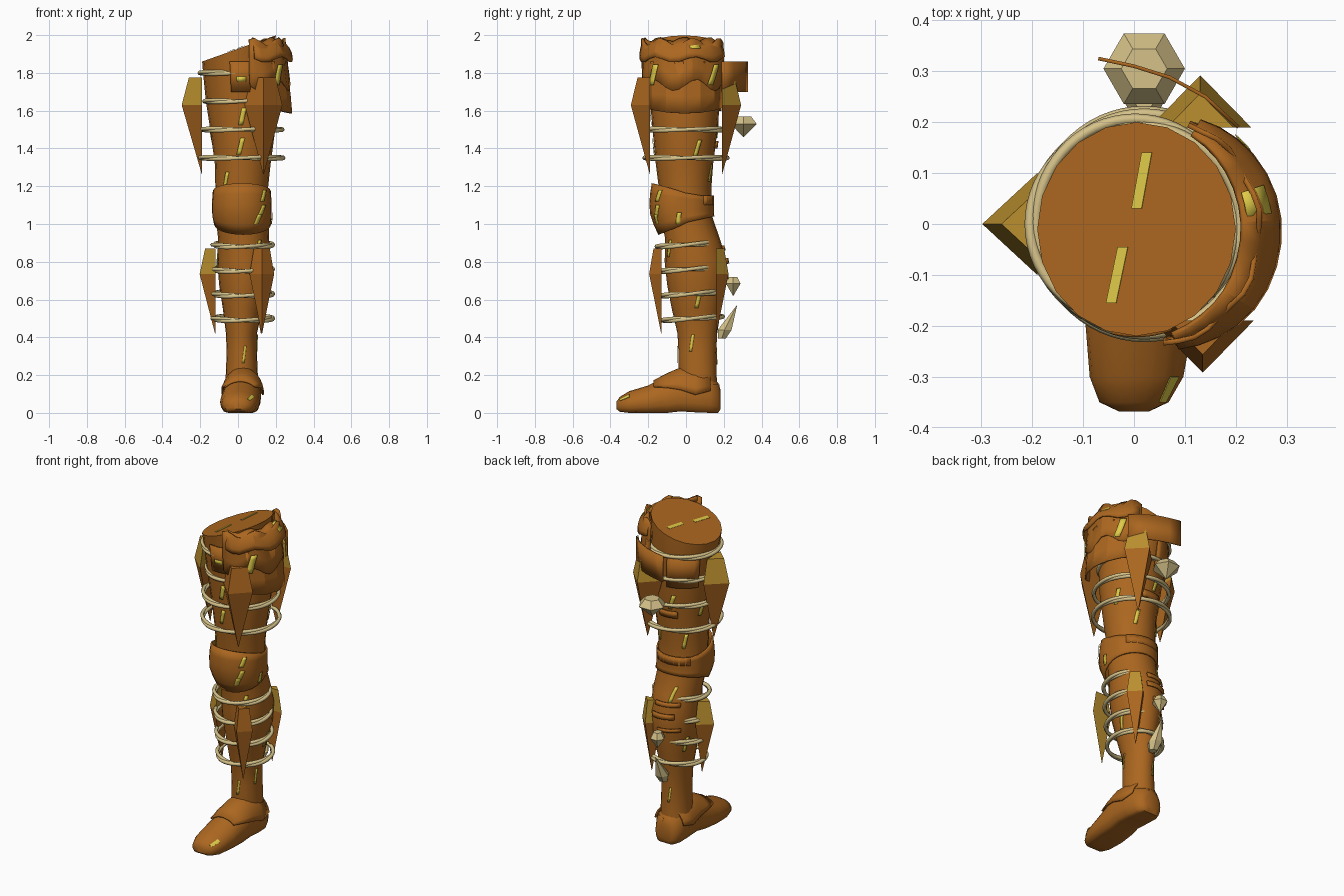
import bpy, bmesh
from math import sin, cos, radians, pi
from mathutils import Vector

cube = bpy.data.objects.get("Cube")
if cube:
    bpy.data.objects.remove(cube)


def material(name, rgb):
    m = bpy.data.materials.new(name)
    m.use_nodes = True
    m.diffuse_color = (*rgb, 1)
    m.node_tree.nodes["Principled BSDF"].inputs["Base Color"].default_value = (*rgb, 1)
    return m


BROWN = material("leather brown", (0.41, 0.135, 0.014))
GOLD = material("bright gold", (0.74, 0.60, 0.064))
DULL = material("dull gold", (0.49, 0.275, 0.028))
CREAM = material("bone cream", (0.67, 0.54, 0.25))


def build(name, verts, faces, mats, smooth=None, thick=0):
    mesh = bpy.data.meshes.new(name)
    mesh.from_pydata([tuple(v) for v in verts], [], faces)
    bm = bmesh.new()
    bm.from_mesh(mesh)
    bmesh.ops.remove_doubles(bm, verts=bm.verts, dist=0.0001)
    bmesh.ops.recalc_face_normals(bm, faces=bm.faces)
    bm.to_mesh(mesh)
    bm.free()
    ob = bpy.data.objects.new(name, mesh)
    bpy.context.collection.objects.link(ob)
    for m in mats:
        mesh.materials.append(m)
    if thick:
        mod = ob.modifiers.new("thickness", "SOLIDIFY")
        mod.thickness, mod.offset = thick, 0
    if smooth:
        bpy.ops.object.select_all(action="DESELECT")
        ob.select_set(True)
        bpy.context.view_layer.objects.active = ob
        bpy.ops.object.shade_smooth_by_angle(angle=radians(smooth))
    return ob


def loft(name, rings, mats, closed=True, caps=True, smooth=None, thick=0):
    n = len(rings[0])
    faces = [(i * n + j, i * n + (j + 1) % n, (i + 1) * n + (j + 1) % n, (i + 1) * n + j)
             for i in range(len(rings) - 1) for j in range(n if closed else n - 1)]
    if caps:
        faces += [tuple(range(n)), tuple(range((len(rings) - 1) * n, len(rings) * n))]
    return build(name, [p for r in rings for p in r], faces, mats, smooth, thick)


# Leg cross-sections: height, centre x, centre y, radius x, radius y
LEG = [(0.08, .015, .07, .09, .10), (0.2, .02, .062, .085, .10), (0.32, .02, .06, .08, .10),
       (0.42, .018, .06, .082, .105), (0.55, .025, .055, .105, .13), (0.68, .03, .055, .13, .155),
       (0.8, .03, .052, .14, .165), (0.92, .03, .035, .135, .145), (1.05, .02, 0, .14, .135),
       (1.2, .02, -.005, .14, .14), (1.32, .025, -.008, .148, .152), (1.5, .025, -.005, .172, .172),
       (1.65, .015, -.005, .185, .185), (1.8, .005, -.005, .19, .2), (2.0, .005, -.01, .195, .21)]


def top_z(x):
    return 1.86 + (x + 0.19) * 0.355


def leg_point(a, z, off=0):
    for lo, hi in zip(LEG, LEG[1:]):
        if z <= hi[0]:
            break
    t = min(1, max(0, (z - lo[0]) / (hi[0] - lo[0])))
    _, cx, cy, rx, ry = [p + (q - p) * t for p, q in zip(lo, hi)]
    a = radians(a)
    return Vector((cx + (rx + off) * cos(a), cy + (ry + off) * sin(a), z))


def shell(name, a0, a1, low, high, off, mat=BROWN, na=16, nz=3, thick=0.01, lean=0, smooth=35):
    rings = []
    for i in range(nz + 1):
        ring = []
        for j in range(na + 1):
            a = a0 + (a1 - a0) * j / na
            z = low(a) + (high(a) - low(a)) * i / nz
            ring.append(leg_point(a + lean * i / nz, z, off(a, i / nz)))
        rings.append(ring)
    return loft(name, rings, [mat], False, False, smooth, thick)


# Main leg with slanted top
rings = []
for row in LEG:
    ring = [leg_point(a * 18, row[0]) for a in range(20)]
    for p in ring:
        p.z = min(p.z, top_z(p.x))
    rings.append(ring)
loft("leg", rings, [BROWN], smooth=40)

# Boot sections: y, centre x, half width, top, bottom
BOOT = [(-.368, .0, .03, .06, .02), (-.35, 0, .068, .085, .006), (-.3, .005, .092, .115, 0),
        (-.2, .01, .105, .145, 0), (-.1, .018, .102, .195, .0), (-.03, .025, .098, .225, .008),
        (.05, .025, .098, .225, .003), (.13, .022, .092, .2, 0), (.17, .02, .07, .16, 0),
        (.183, .02, .045, .12, .02)]


def boot_point(row, deg, grow=0):
    y, cx, w, hi, lo = row
    a = radians(deg)
    return Vector((cx + (w + grow) * cos(a), y, lo + (hi + grow - lo) * max(0, .4 + .6 * sin(a))))


loft("boot", [[boot_point(r, d * 18) for d in range(20)] for r in BOOT], [BROWN], smooth=45)

# Instep cover, widening towards the ankle
cover = [(-.17, .012, .102, .158, 0)] + BOOT[4:8]
loft("instep_cover", [[boot_point(r, s + (180 - 2 * s) * j / 12, .01) for j in range(13)]
                      for r, s in zip(cover, (45, 25, 10, 0, 15))],
     [BROWN], False, False, 40, .01)


# Knee guard
def knee_bulge(a, t):
    return .007 + max(0, -sin(radians(a))) * (.01 + .034 * sin(pi * (.1 + .78 * t)))


shell("knee_guard", -180, 180,
      lambda a: 1.01 - .065 * max(0, -sin(radians(a))) + .03 * max(0, sin(radians(a))),
      lambda a: 1.165 + .05 * max(0, -sin(radians(a))) - .025 * max(0, sin(radians(a))),
      knee_bulge, na=28, nz=5)


# Layered hip armour on the outer side, closing in on the leg at the top
def flare(a):
    return cos(radians(a + 8))


def upper_bulge(a, t):
    return .014 + (.062 - .03 * t) * flare(a) + .004 * sin(radians(a * 11))


shell("hip_guard_lower", -62, 58,
      lambda a: 1.585 + .04 * sin(radians(a)) ** 2, lambda a: 1.86,
      lambda a, t: .016 + (.068 - .025 * t) * flare(a), na=6, smooth=20)
shell("hip_guard_upper", -76, 62,
      lambda a: 1.735 + .03 * sin(radians(a * 7)), lambda a: 1.965 + .02 * sin(radians(a * 9)),
      upper_bulge, na=18, smooth=20)
shell("hip_guard_rim", -70, 58,
      lambda a: 1.87 + .015 * sin(radians(a * 8)), lambda a: 1.975 + .012 * cos(radians(a * 10)),
      lambda a, t: .008 + (.082 - .077 * t * t) * flare(a), na=14, nz=4, smooth=20)

# Loose plate behind the thigh
path = [(-.07, .325), (0, .31), (.07, .288), (.14, .25), (.205, .19)]
loft("rear_plate", [[(x, y, z) for x, y in path] for z in (1.7, 1.86)],
     [BROWN], False, False, 40, .007)

# Thin plates and straps: name, start angle, end angle, low, high
for name, a0, a1, lo, hi in [("thigh_front_plate", -104, -70, 1.7, 1.86),
                             ("thigh_back_plate", 95, 150, 1.6, 1.8),
                             ("thigh_strap", 75, 115, 1.4, 1.44),
                             ("calf_strap_upper", 75, 135, .86, .885),
                             ("calf_strap_middle", 70, 125, .79, .82),
                             ("calf_strap_lower", 85, 140, .71, .73),
                             ("knee_back_fold", 40, 140, 1.1, 1.15),
                             ("ankle_strap", 20, 80, .11, .15)]:
    shell(name, a0, a1, lambda a: lo, lambda a: hi, lambda a, t: .008, na=6, nz=1)


# Twisted two-strand rings
def rope_ring(name, cx, cy, z, r, tilt=0):
    cu = bpy.data.curves.new(name, "CURVE")
    cu.dimensions = "3D"
    cu.bevel_depth, cu.bevel_resolution = .011, 1
    for phase in (0, pi):
        sp = cu.splines.new("POLY")
        sp.points.add(63)
        sp.use_cyclic_u = True
        for i, p in enumerate(sp.points):
            a = 2 * pi * i / 64
            w = 2 * a + phase
            rr = r + .006 * cos(w)
            p.co = (cx + rr * cos(a), cy + rr * sin(a), z + .006 * sin(w) + tilt * sin(a), 1)
    cu.materials.append(CREAM)
    bpy.context.collection.objects.link(bpy.data.objects.new(name, cu))


for i, (r, cx) in enumerate([(.215, .02), (.21, .02), (.188, .015), (.2, .002)]):
    rope_ring(f"thigh_ring_{i + 1}", cx, 0, 1.35 + .15 * i, r)
    rope_ring(f"calf_ring_{i + 1}", .025, .035 - .01 * i, .5 + .13 * i, .155, .01)


# Faceted blades, gilded above a height; an inner face may be gilded too
def blade(name, centre, deg, base, out, half, zs, gilt_from, gilt_inside=False):
    d = Vector((cos(radians(deg)), sin(radians(deg)), 0))
    side = Vector((-d.y, d.x, 0))
    rings = []
    for z, k in zip(zs, (.65, 1, 0.02)):
        o = Vector((*centre, z)) + d * base
        rings.append([o - side * half * k, o + d * (out - base) * k, o + side * half * k])
    ob = loft(name, rings, [BROWN, DULL])
    for f in ob.data.polygons:
        inside = gilt_inside and f.normal.dot(d) < -.5
        f.material_index = int(inside or f.center.z > gilt_from)


for label, deg, x, grow, gilt, inner in (("side", 180, 0, .006, 0, False),
                                         ("back", 90, .13, 0, 0, False),
                                         ("front", -90, .135, 0, 1, True)):
    blade(f"thigh_blade_{label}", (x, 0), deg, .19, .292 + grow, .1, (1.775, 1.63, 1.265),
          1.62 + gilt)
    blade(f"calf_blade_{label}", (.025 + x * .75, .015), deg, .145, .21 + grow * 3, .065,
          (.87, .735, .42), .73 + gilt, inner)


# Cut gems at the back
def gem(name, tip, mid, end, r_mid, r_end):
    rings = [[(.02 + r * cos(i * pi / 3), y + r * sin(i * pi / 3), z) for i in range(6)]
             for (y, z), r in ((tip, .001), (mid, r_mid), (end, r_end))]
    loft(name, rings, [CREAM])


gem("thigh_gem", (.305, 1.46), (.305, 1.53), (.305, 1.57), .08, .045)
gem("calf_gem", (.25, .62), (.25, .685), (.25, .72), .045, .025)
gem("heel_crystal", (.27, .57), (.205, .44), (.19, .395), .042, .025)


# Painted dashes
def dash(name, a, z, half, off):
    shell(name, a - 4, a + 4, lambda q: z - half, lambda q: z + half, off, GOLD, 2, 4, .002, 8)


for i, (a, z) in enumerate([(-93, 1.57), (-98, 1.41), (-130, 1.23), (-85, .31), (20, 1.4), (0, .6),
                            (-20, .37), (-60, .87), (100, 1.5), (125, 1.25), (160, 1.45),
                            (110, .93), (150, .62), (100, .3), (190, .8), (60, 1.27)]):
    dash(f"dash_{i + 1}", a, z, .045, lambda q, t: .005)
for i, (a, z) in enumerate([(-55, 1.15), (-68, 1.02), (-20, 1.03), (-60, 1.07)]):
    dash(f"knee_dash_{i + 1}", a, z, .03,
         lambda q, t: .007 + knee_bulge(q, (z - .97 + .06 * (t - .5)) / .24))
for i, (a, z) in enumerate([(-42, 1.79), (30, 1.79)]):
    dash(f"hip_dash_{i + 1}", a, z, .055, lambda q, t: .022 + .064 * flare(q))
shell("hip_rim_dash", 6, 18, lambda q: 1.93, lambda q: 1.975,
      lambda q, t: .016 + (.058 - .05 * t) * flare(q), GOLD, 2, 2, .004)
shell("thigh_plate_dash", -94, -80, lambda q: 1.755, lambda q: 1.78,
      lambda q, t: .016, GOLD, 2, 1, .003)

# Dashes on the slanted top and the toe
for i, (x0, y0, x1, y1) in enumerate([(.005, .03, .025, .14), (-.045, -.155, -.022, -.045)]):
    build(f"top_dash_{i + 1}", [(x, y, top_z(x) + .004) for x, y in
          ((x0 - .01, y0), (x0 + .01, y0), (x1 + .01, y1), (x1 - .01, y1))],
          [(0, 1, 2, 3)], [GOLD], thick=.002)
loft("toe_dash", [[boot_point(r, d, .004) for d in (30, 38, 46)] for r in BOOT[1:3]],
     [GOLD], False, False, thick=.003)
